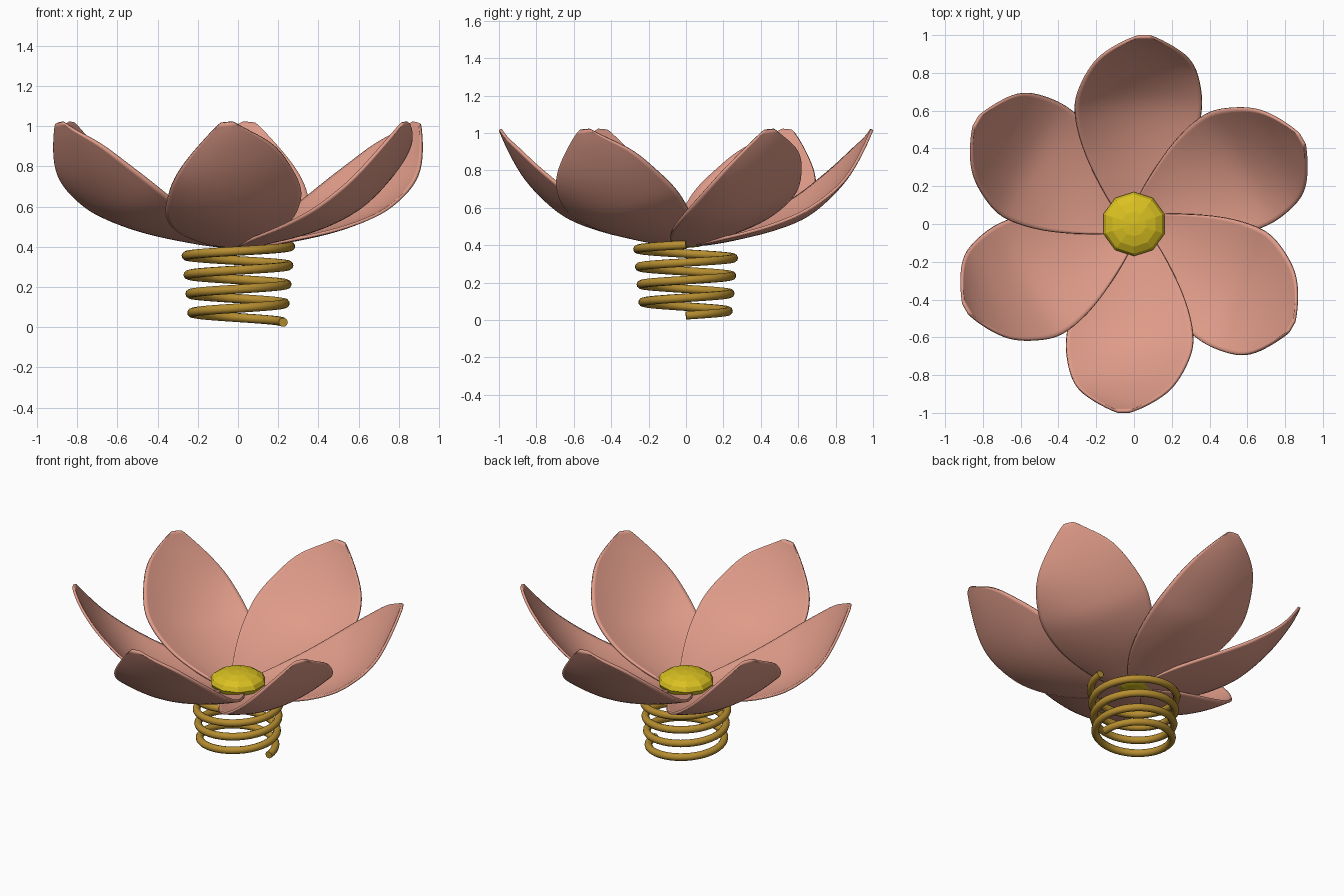
import bpy
import math

cube = bpy.data.objects.get("Cube")
if cube:
    bpy.data.objects.remove(cube, do_unlink=True)


def make_material(name, color):
    mat = bpy.data.materials.new(name)
    mat.use_nodes = True
    mat.diffuse_color = (*color, 1)
    for node in mat.node_tree.nodes:
        if node.type == "BSDF_PRINCIPLED":
            node.inputs["Base Color"].default_value = (*color, 1)
            node.inputs["Roughness"].default_value = 0.6
    return mat


def add_object(name, data):
    obj = bpy.data.objects.new(name, data)
    bpy.context.scene.collection.objects.link(obj)
    return obj


petal_pink = make_material("petal pink", (0.74, 0.33, 0.25))
spring_bronze = make_material("spring bronze", (0.47, 0.27, 0.03))
center_yellow = make_material("center yellow", (0.70, 0.53, 0.015))

# Petal cross-sections: distance out, low edge x, high edge x,
# then height at the low edge, the middle and the high edge
SECTIONS = [
    (0.00, -0.05, 0.04, 0.40, 0.395, 0.40),
    (0.08, -0.12, 0.11, 0.40, 0.395, 0.42),
    (0.20, -0.22, 0.18, 0.43, 0.415, 0.455),
    (0.40, -0.32, 0.28, 0.475, 0.455, 0.53),
    (0.60, -0.365, 0.325, 0.55, 0.525, 0.65),
    (0.70, -0.36, 0.305, 0.61, 0.59, 0.73),
    (0.82, -0.335, 0.245, 0.70, 0.71, 0.83),
    (0.90, -0.28, 0.18, 0.80, 0.82, 0.91),
    (0.97, -0.16, 0.06, 0.94, 0.94, 0.97),
    (1.00, -0.09, -0.02, 1.01, 1.015, 1.015),
]
COLS = 8


def petal_mesh():
    verts, faces = [], []
    for out, x_low, x_high, z_low, z_mid, z_high in SECTIONS:
        for c in range(COLS + 1):
            t = 2 * c / COLS - 1
            x = x_low + (x_high - x_low) * c / COLS
            # Parabola through the three heights
            slope = (z_high - z_low) / 2
            bend = (z_high + z_low) / 2 - z_mid
            verts.append((x, -out, z_mid + slope * t + bend * t * t))
    row = COLS + 1
    for r in range(len(SECTIONS) - 1):
        for c in range(COLS):
            a = r * row + c
            faces.append((a, a + row, a + row + 1, a + 1))
    mesh = bpy.data.meshes.new("petal")
    mesh.from_pydata(verts, [], faces)
    mesh.materials.append(petal_pink)
    mesh.shade_smooth()
    return mesh


# Six overlapping petals sharing one mesh
shared_petal = petal_mesh()
for i in range(6):
    petal = add_object(f"petal_{i + 1}", shared_petal)
    petal.rotation_euler.z = math.radians(60 * i)
    subsurf = petal.modifiers.new("smooth", "SUBSURF")
    subsurf.levels = subsurf.render_levels = 2
    solid = petal.modifiers.new("thickness", "SOLIDIFY")
    solid.thickness = 0.016
    solid.offset = 1

# Faceted flower center
bpy.ops.mesh.primitive_uv_sphere_add(segments=10, ring_count=8, radius=1,
                                     location=(0, 0, 0.455))
center = bpy.context.object
center.name = "flower_center"
center.scale = (0.17, 0.17, 0.07)
center.data.materials.append(center_yellow)
center.data.shade_flat()

# Coil spring, widening slightly toward the top
TURNS, STEPS = 4, 40
curve = bpy.data.curves.new("spring", "CURVE")
curve.dimensions = "3D"
curve.bevel_depth = 0.023
curve.bevel_resolution = 3
curve.use_fill_caps = True
spline = curve.splines.new("POLY")
count = TURNS * STEPS
spline.points.add(count)
for i, point in enumerate(spline.points):
    t = i / count
    angle = math.tau * TURNS * t
    radius = 0.225 + 0.037 * t
    point.co = (radius * math.cos(angle), radius * math.sin(angle),
                0.024 + 0.378 * t, 1)
spline.use_smooth = True
curve.materials.append(spring_bronze)
add_object("spring", curve)
